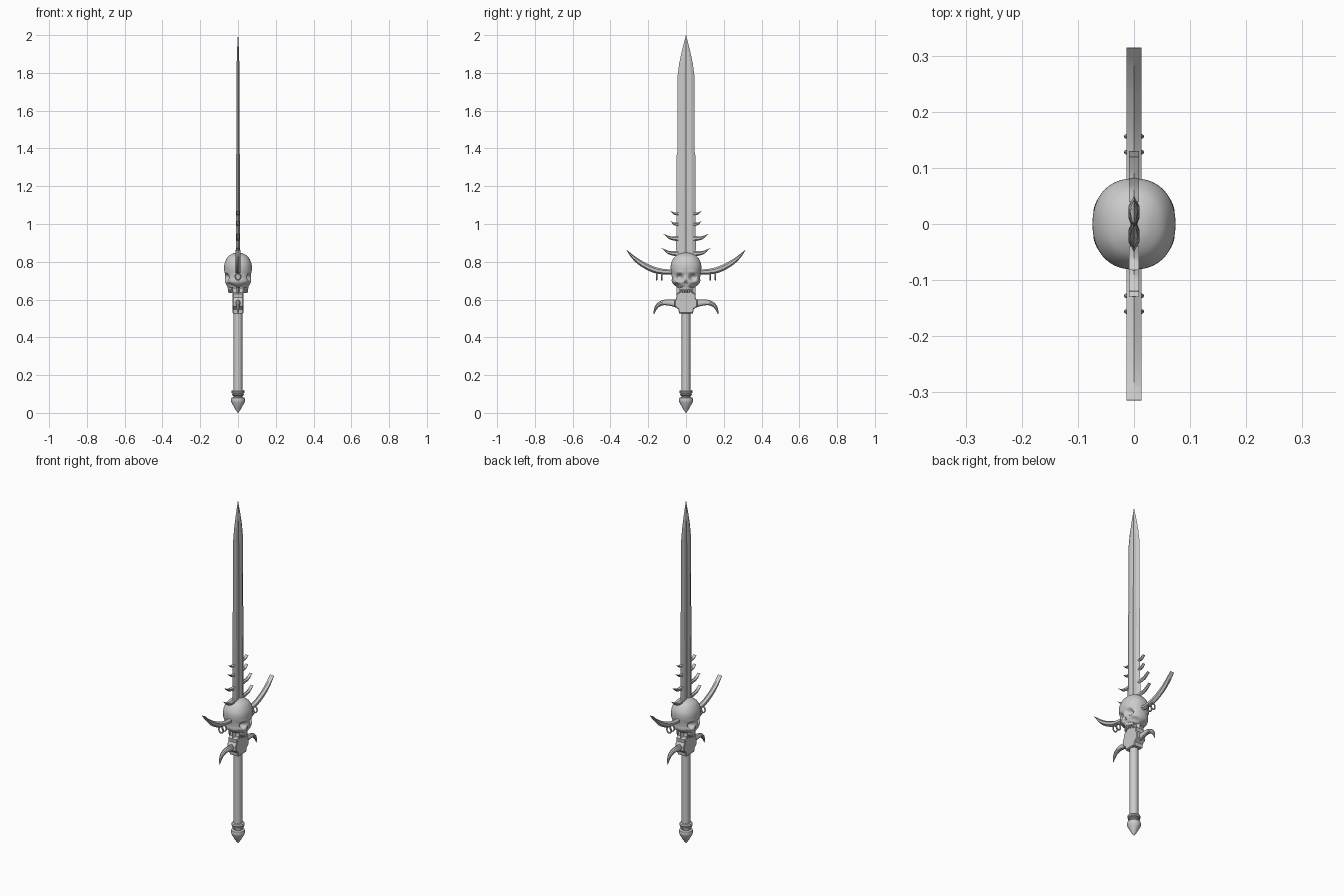
import bpy, bmesh, math
from mathutils import Vector

if "Cube" in bpy.data.objects:
    bpy.data.objects.remove(bpy.data.objects["Cube"])


def add_mesh(name, bm, mirror=False, angle=30):
    bmesh.ops.recalc_face_normals(bm, faces=bm.faces)
    me = bpy.data.meshes.new(name)
    bm.to_mesh(me)
    bm.free()
    ob = bpy.data.objects.new(name, me)
    bpy.context.collection.objects.link(ob)
    if mirror:
        m = ob.modifiers.new("mirror_sides", 'MIRROR')
        m.use_axis = (False, True, False)
        m.use_mirror_merge = False
    bpy.ops.object.select_all(action='DESELECT')
    ob.select_set(True)
    bpy.context.view_layer.objects.active = ob
    bpy.ops.object.shade_smooth_by_angle(angle=math.radians(angle))
    return ob


def loft(bm, rings):
    """Bridge equal-sized rings of points and cap both ends."""
    vs = [[bm.verts.new(p) for p in r] for r in rings]
    n = len(vs[0])
    for a, b in zip(vs, vs[1:]):
        for i in range(n):
            bm.faces.new((a[i], a[(i + 1) % n], b[(i + 1) % n], b[i]))
    bm.faces.new(vs[0])
    bm.faces.new(vs[-1])


def spline(pts, steps):
    """Catmull-Rom through points of any dimension."""
    p = [Vector(q) for q in pts]
    p = [2 * p[0] - p[1]] + p + [2 * p[-1] - p[-2]]
    out = []
    for i in range(1, len(p) - 2):
        a, b, c, d = p[i - 1:i + 3]
        for s in range(steps):
            t = s / steps
            out.append(b + (c - a) * t / 2 + (2 * a - 5 * b + 4 * c - d) * t * t / 2
                       + (3 * b - a - 3 * c + d) * t ** 3 / 2)
    return out + [p[-2]]


def horn(bm, pts, t, flat=True):
    """Curved claw in the YZ plane; points are (y, z, half width)."""
    path = spline(pts, 5)
    rings = []
    for i, p in enumerate(path):
        d = path[min(i + 1, len(path) - 1)] - path[max(i - 1, 0)]
        n = Vector((-d.y, d.x)).normalized()
        w = max(p.z, 0.0008)
        if flat:
            sec = [(0, w), (t, w * .45), (t, -w * .45), (0, -w), (-t, -w * .45), (-t, w * .45)]
        else:
            tt = min(t, w)
            sec = [(tt * math.sin(k * math.pi / 5), w * math.cos(k * math.pi / 5)) for k in range(10)]
        rings.append([(x, p.x + n.x * o, p.y + n.y * o) for x, o in sec])
    loft(bm, rings)


def lathe(name, prof, segs):
    bm = bmesh.new()
    loft(bm, [[(r * math.cos(2 * math.pi * k / segs), r * math.sin(2 * math.pi * k / segs), z)
               for k in range(segs)] for r, z in prof])
    return add_mesh(name, bm)


# Blade: bevelled edges with a shallow central fuller
bm = bmesh.new()
rings = []
for z, w, t in [(.62, .05, .01), (.92, .052, .01), (.94, .05, .01), (1.36, .05, .0095),
                (1.38, .046, .009), (1.79, .044, .008), (1.85, .036, .007),
                (1.92, .021, .005), (1.995, .002, .001), (2.0, .0005, .0005)]:
    half = [(0, -w), (t, -w * .6), (t, -w * .22), (t * .6, 0), (t, w * .22), (t, w * .6), (0, w)]
    sec = half + [(-x, y) for x, y in half[-2:0:-1]]
    rings.append([(x, y, z) for x, y in sec])
loft(bm, rings)
add_mesh("blade", bm, angle=10)

# Thorns along the lower blade
bm = bmesh.new()
for z, tip, rise, w in [(.842, .13, .032, .015), (.922, .12, .026, .014),
                        (.998, .082, .018, .010), (1.053, .082, .016, .009)]:
    y = .04
    horn(bm, [(y, z, w), (y + (tip - y) * .55, z + rise * .2, w * .6), (tip, z + rise, 0)], .009)
add_mesh("blade_thorns", bm, mirror=True)

# Upper guard horns
bm = bmesh.new()
horn(bm, [(.05, .747, .014), (.11, .747, .014), (.17, .758, .016), (.235, .790, .014),
          (.28, .825, .009), (.314, .862, .001)], .013)
add_mesh("guard_horns", bm, mirror=True)

# Rings hanging from the horns
bm = bmesh.new()
for cy in (.128, .156):
    grid = []
    for i in range(20):
        a = 2 * math.pi * i / 20
        grid.append([bm.verts.new(((.014 + .004 * math.cos(b)) * math.sin(a),
                                   cy + .004 * math.sin(b),
                                   .722 + (.018 + .004 * math.cos(b)) * math.cos(a)))
                     for b in [2 * math.pi * j / 8 for j in range(8)]])
    for i in range(20):
        for j in range(8):
            bm.faces.new((grid[i][j], grid[(i + 1) % 20][j],
                          grid[(i + 1) % 20][(j + 1) % 8], grid[i][(j + 1) % 8]))
add_mesh("horn_rings", bm, mirror=True)

# Double-faced skull: lofted dome with sockets pressed into the +x and -x sides
bm = bmesh.new()
prof = [(.849, .004, .004), (.843, .033, .029), (.826, .060, .054), (.795, .078, .070),
        (.765, .081, .074), (.735, .077, .069), (.715, .075, .070), (.695, .075, .070),
        (.678, .064, .062), (.665, .045, .052)]
dents = [(.034, .717, .017, .017, .026), (-.034, .717, .017, .017, .026),
         (0, .690, .009, .013, .014), (.05, .675, .016, .012, .016), (-.05, .675, .016, .012, .016),
         (.034, .745, .025, .008, -.004), (-.034, .745, .025, .008, -.004)]
rings = []
for z, wy, dx in spline(prof, 5):
    ring = []
    for k in range(72):
        a = 2 * math.pi * k / 72
        c, s = math.cos(a), math.sin(a)
        x, y = dx * math.copysign(abs(c) ** .9, c), wy * math.copysign(abs(s) ** .9, s)
        push = sum(d * math.exp(-(((y - ey) / ry) ** 2 + ((z - ez) / rz) ** 2) ** 1.5)
                   for ey, ez, ry, rz, d in dents)
        x = math.copysign(max(abs(x) - push * min(1, abs(c) * 2), 0), x)
        ring.append((x, y, z))
    rings.append(ring)
loft(bm, rings)
add_mesh("skull", bm, angle=60)

# Upper jaws and teeth on both faces
bm = bmesh.new()
for sx in (1, -1):
    rings = []
    for z, w, xo in [(.69, .036, .060), (.665, .036, .056), (.652, .035, .054)]:
        arc = [(xo - .022 * abs(u) ** 2, w * u) for u in (-1, -.6, -.2, .2, .6, 1)]
        back = [(xo - .03, w * .7), (xo - .03, -w * .7)]
        rings.append([(sx * x, y, z) for x, y in arc + back])
    loft(bm, rings)
    for i in range(6):
        u = (i - 2.5) / 2.9
        cx, cy = .047 - .02 * u * u, .035 * u
        rings = [[(sx * (cx + r * math.cos(k * math.pi / 3)), cy + r * math.sin(k * math.pi / 3), z)
                  for k in range(6)] for z, r in ((.665, .006), (.642, .006), (.634, .0035))]
        loft(bm, rings)
add_mesh("jaws", bm)

# Guard block with chamfered outline
bm = bmesh.new()
half = [(.032, .66), (.034, .638), (.052, .63), (.050, .61), (.060, .595), (.060, .565),
        (.040, .548), (.037, .527)]
outline = half + [(-y, z) for y, z in reversed(half)]
loft(bm, [[(x, y * s, .59 + (z - .59) * s) for y, z in outline]
          for x, s in ((-.029, .93), (-.025, 1), (.025, 1), (.029, .93))])
add_mesh("guard_block", bm)

# Lower guard claws
bm = bmesh.new()
horn(bm, [(.045, .578, .022), (.08, .583, .017), (.118, .584, .014), (.148, .570, .011),
          (.163, .548, .007), (.170, .523, .001)], .013, flat=False)
add_mesh("lower_claws", bm, mirror=True)

# Grip and pommel
lathe("grip", [(.0235, .08), (.0235, .54)], 12)
lathe("pommel", [(.024, .122), (.033, .120), (.036, .113), (.033, .106), (.026, .103),
                 (.031, .099), (.031, .094), (.025, .090), (.024, .084), (.035, .080),
                 (.038, .068), (.035, .056), (.014, .018), (.001, 0)], 16)
